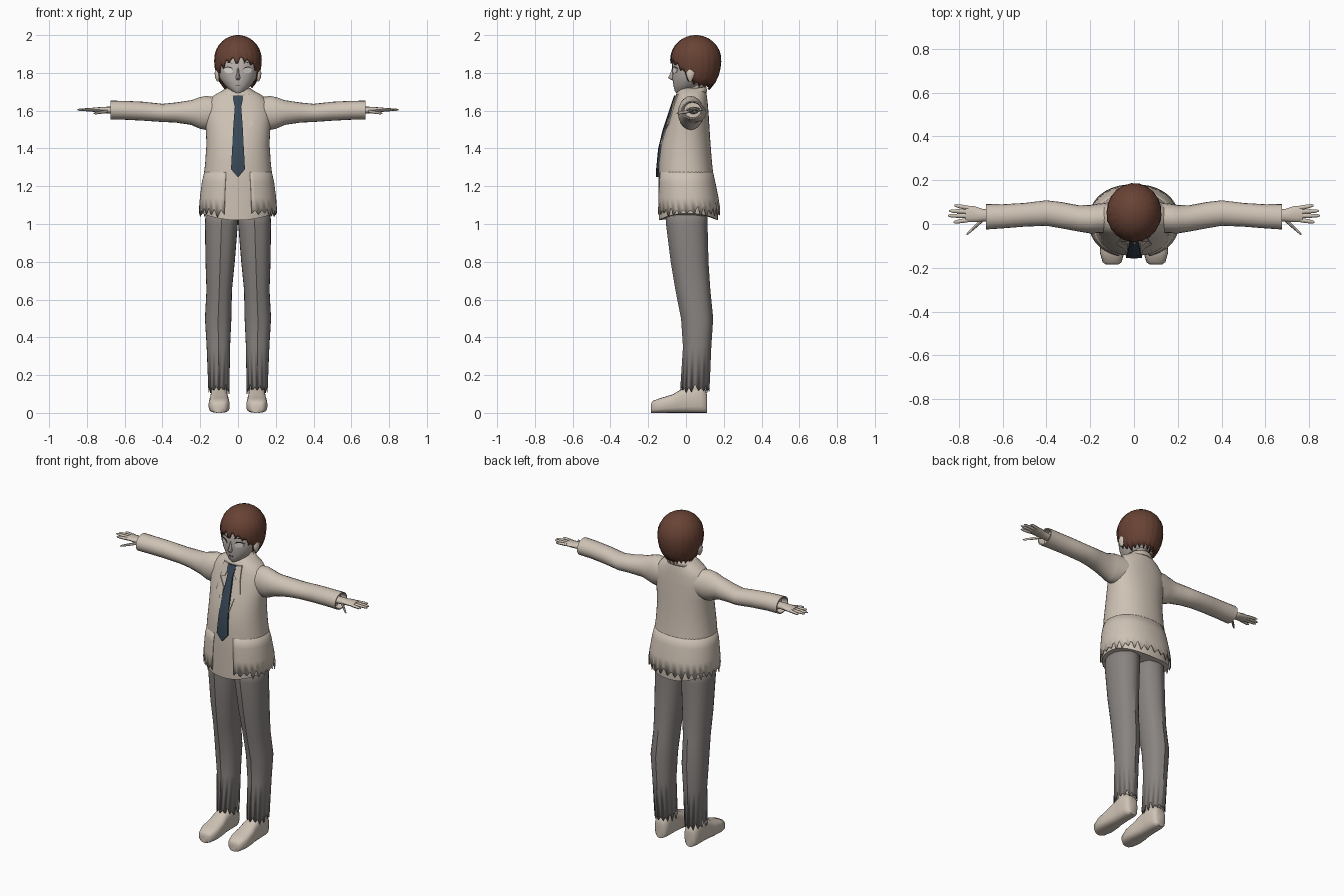
import bpy, bmesh, math, random
from mathutils import Vector
from mathutils.bvhtree import BVHTree

random.seed(4)
cube = bpy.data.objects.get("Cube")
if cube:
    bpy.data.objects.remove(cube, do_unlink=True)


def material(name, r, g, b):
    m = bpy.data.materials.new(name)
    m.use_nodes = True
    m.diffuse_color = (r, g, b, 1)
    bsdf = m.node_tree.nodes["Principled BSDF"]
    bsdf.inputs["Base Color"].default_value = (r, g, b, 1)
    bsdf.inputs["Roughness"].default_value = 0.8
    return m


cream = material("cream", 0.62, 0.54, 0.46)
face_tone = material("pale skin", 0.50, 0.45, 0.42)
grey = material("trouser grey", 0.25, 0.23, 0.22)
brown = material("hair brown", 0.14, 0.055, 0.035)
navy = material("tie blue", 0.04, 0.065, 0.095)
white = material("eye white", 0.75, 0.72, 0.7)
dark = material("dark line", 0.05, 0.035, 0.03)


def loft(name, rings, mat, caps=True, closed=True, mirror=False, solid=0, angle=45):
    """Skin a list of equal-length point rings into one object."""
    bm = bmesh.new()
    rows = [[bm.verts.new(p) for p in ring] for ring in rings]
    n = len(rows[0])
    for a, b in zip(rows, rows[1:]):
        for i in range(n if closed else n - 1):
            j = (i + 1) % n
            bm.faces.new((a[i], a[j], b[j], b[i]))
    if caps:
        bm.faces.new(rows[0])
        bm.faces.new(rows[-1])
    bmesh.ops.recalc_face_normals(bm, faces=bm.faces)
    mesh = bpy.data.meshes.new(name)
    bm.to_mesh(mesh)
    bm.free()
    mesh.materials.append(mat)
    ob = bpy.data.objects.new(name, mesh)
    bpy.context.collection.objects.link(ob)
    if solid:
        mod = ob.modifiers.new("thickness", "SOLIDIFY")
        mod.thickness, mod.offset = solid, -1
    if mirror:
        ob.modifiers.new("mirror", "MIRROR")
    bpy.ops.object.select_all(action="DESELECT")
    ob.select_set(True)
    bpy.context.view_layer.objects.active = ob
    bpy.ops.object.shade_smooth_by_angle(angle=math.radians(angle))
    return ob


def spow(v, e):
    return math.copysign(abs(v) ** e, v)


def angles(n):
    return [2 * math.pi * i / n - math.pi / 2 for i in range(n)]


def ring_z(z, rx, front, back, cx=0, n=32, e=0.9, turn=None):
    cy, ry = (front + back) / 2, (back - front) / 2
    return [Vector((cx + rx * spow(math.cos(t), e), cy + ry * spow(math.sin(t), e), z))
            for t in (turn or angles(n))]


def ring_x(x, cy, cz, ry, rz, n=20):
    return [Vector((x, cy + ry * math.cos(t), cz + rz * math.sin(t))) for t in angles(n)]


def ring_y(y, cx, half, height, n=20):
    return [Vector((cx + half * spow(math.cos(t), 0.7), y, height / 2 * (1 + spow(math.sin(t), 0.6))))
            for t in angles(n)]


def surface_y(target):
    """Return a function giving the front surface of a part at x, z."""
    tree = BVHTree.FromPolygons([v.co for v in target.data.vertices],
                                [p.vertices for p in target.data.polygons])

    def at(x, z):
        hit = tree.ray_cast(Vector((x, -2, z)), Vector((0, 1, 0)))[0]
        return hit.y if hit else 0
    return at


def plate(name, outline, at, mat, mirror=True, lift=0.004):
    rings = [[Vector((x, at(x, z) + d, z)) for x, z in outline] for d in (0.003, -lift)]
    return loft(name, rings, mat, mirror=mirror, angle=20)


# Torso: z, half width, front, back
torso_profile = [
    (1.02, .193, -.143, .168), (1.10, .198, -.145, .172), (1.2, .188, -.145, .152),
    (1.32, .174, -.145, .138), (1.42, .167, -.132, .13), (1.5, .17, -.11, .125),
    (1.58, .178, -.082, .12), (1.64, .165, -.064, .115), (1.68, .13, -.05, .11),
    (1.705, .085, -.042, .105), (1.72, .06, -.03, .10)]


def torso_at(z):
    for a, b in zip(torso_profile, torso_profile[1:]):
        if z <= b[0]:
            k = (z - a[0]) / (b[0] - a[0])
            return [p + (q - p) * k for p, q in zip(a[1:], b[1:])]


rings = [ring_z(*row, n=48) for row in torso_profile]
for p in rings[0]:
    p.z += 0.035 * min(1, abs(p.x) / 0.19) ** 2
torso = loft("shirt_torso", rings, cream)
chest = surface_y(torso)

# Jacket skirt, open at the front, with a ragged hem
gap, count = math.radians(18), 56
turn = [-math.pi / 2 + gap + (2 * math.pi - 2 * gap) * i / count for i in range(count + 1)]
rings = []
for z, out in ((1.3, -.003), (1.22, .006), (1.14, .008), (1.065, .011)):
    rx, front, back = torso_at(z)
    rings.append(ring_z(z, rx + out, front - out, back + out, turn=turn))
for i, p in enumerate(rings[-1]):
    p.z += random.uniform(.005, .03) if i % 2 else -random.uniform(.005, .03)
loft("jacket_skirt", rings, cream, caps=False, closed=False, solid=.004)

# Sleeves with open cuffs
sleeve = [(.10, .03, 1.59, .07, .08), (.17, .025, 1.588, .067, .09), (.2, .022, 1.588, .065, .084),
          (.25, .025, 1.59, .06, .065), (.33, .04, 1.59, .06, .053), (.40, .05, 1.588, .058, .048),
          (.5, .042, 1.597, .054, .05), (.6, .035, 1.602, .055, .05), (.675, .033, 1.603, .058, .05),
          (.675, .033, 1.603, .052, .044), (.64, .035, 1.603, .045, .04)]
loft("sleeves", [ring_x(*row) for row in sleeve], cream, mirror=True)

# Hands
palm = [(.62, .04, 1.60, .026, .02), (.69, .04, 1.603, .028, .018),
        (.73, .045, 1.605, .037, .014), (.77, .046, 1.605, .037, .011)]
loft("palms", [ring_x(*row, n=12) for row in palm], cream, mirror=True)
fingers = {"index": (.76, .018, .825, .008), "middle": (.76, .037, .85, .038),
           "ring": (.76, .056, .845, .06), "little": (.755, .073, .82, .085),
           "thumb": (.69, .02, .765, -.048)}
for name, (x0, y0, x1, y1) in fingers.items():
    drop = .02 if name == "thumb" else 0
    rings = []
    for k, r in ((0, .0105), (.5, .0095), (.85, .0075), (1, .003)):
        rings.append(ring_x(x0 + (x1 - x0) * k, y0 + (y1 - y0) * k, 1.605 - drop * (.4 + k * .6), r, r * .85, n=8))
    loft(name + "_fingers", rings, cream, mirror=True)

# Trouser legs with a pressed crease and ragged hem: z, inner, outer, front, back
leg = [(1.09, .001, .17, -.10, .11), (1.0, .001, .175, -.10, .11), (.8, .017, .172, -.075, .115),
       (.65, .032, .167, -.05, .125), (.5, .035, .175, -.02, .14), (.35, .042, .166, -.01, .13),
       (.13, .045, .158, -.025, .12)]
rings = []
for z, inner, outer, front, back in leg:
    ring = ring_z(z, (outer - inner) / 2, front, back, cx=(inner + outer) / 2, n=28)
    ring[0].y -= .006
    ring[14].y += .004
    rings.append(ring)
for i, p in enumerate(rings[-1]):
    p.z += random.uniform(.0, .025) if i % 2 else -random.uniform(.01, .03)
loft("trouser_legs", rings, grey, caps=False, mirror=True, solid=.004, angle=35)

# Ankles and shoes
loft("ankles", [ring_z(z, r, .045 - r, .045 + r, cx=.1, n=16) for z, r in ((.08, .04), (.16, .04), (.24, .038))],
     cream, mirror=True)
shoe = [(-.186, .026, .048), (-.175, .043, .064), (-.13, .056, .08), (-.07, .053, .098),
        (-.025, .047, .125), (.03, .045, .142), (.08, .045, .142), (.105, .036, .12), (.112, .025, .09)]
loft("shoes", [ring_y(y, .1, half, h) for y, half, h in shoe], cream, mirror=True)

# Neck and shirt collar
loft("neck", [ring_z(z, .048, -.02, .09) for z in (1.64, 1.70, 1.78)], cream)
rings = []
for z, rx, front, back in ((1.685, .092, -.058, .112), (1.715, .07, -.045, .108)):
    ring = ring_z(z, rx, front, back)
    for p in ring:
        p.z += .15 * (p.y - .03)
    rings.append(ring)
loft("collar", rings, cream, caps=False, solid=.006)
plate("collar_points", [(.012, 1.675), (.06, 1.685), (.066, 1.6), (.035, 1.61)], chest, cream, lift=.008)
plate("lapels", [(.066, 1.6), (.08, 1.53), (.05, 1.5), (.03, 1.42), (.03, 1.55)], chest, cream, lift=.006)

# Necktie
rings = []
for z, half in ((1.68, .025), (1.66, .027), (1.625, .018), (1.62, .017), (1.5, .026), (1.4, .031),
                (1.29, .037), (1.25, .003)):
    y = chest(0, z)
    rings.append([Vector((x, y + d, z)) for x, d in
                  ((-half, .004), (-half, -.009), (0, -.013), (half, -.009), (half, .004))])
loft("necktie", rings, navy, angle=20)

# Head
skull = [(1.693, .014, -.052, -.02), (1.705, .038, -.06, .03), (1.73, .066, -.066, .07),
         (1.77, .096, -.072, .11), (1.81, .108, -.072, .14), (1.86, .112, -.074, .155),
         (1.92, .098, -.052, .145), (1.97, .05, 0, .1)]
head = loft("head", [ring_z(*row, e=1) for row in skull], face_tone)
face = surface_y(head)
nose = [(1.762, .008, -.078, -.05), (1.774, .012, -.095, -.05), (1.80, .007, -.082, -.05), (1.83, .004, -.073, -.05)]
loft("nose", [ring_z(*row, n=8) for row in nose], face_tone)
ear = [(1.755, .004, .015, .03), (1.775, .013, .005, .04), (1.8, .016, .0, .05), (1.82, .006, .01, .045)]
loft("ears", [ring_z(*row, cx=.108, n=12) for row in ear], cream, mirror=True)

# Eyes, lashes, brows and mouth
plate("eye_whites", [(.026, 1.806), (.034, 1.824), (.054, 1.829), (.074, 1.82), (.068, 1.802), (.04, 1.798)],
      face, white)
plate("lashes", [(.024, 1.816), (.034, 1.829), (.054, 1.834), (.078, 1.823), (.054, 1.829), (.034, 1.824)],
      face, dark, lift=.006)
plate("brows", [(.02, 1.848), (.05, 1.857), (.075, 1.85), (.05, 1.853)], face, dark)
plate("mouth", [(-.014, 1.737), (.014, 1.737), (.012, 1.734), (-.012, 1.734)], face, dark, mirror=False)

# Hair: dome with grooves and a pointed lower edge
count, steps = 64, 12
strands = [random.uniform(.008, .026) for _ in range(count)]
rings = [[] for _ in range(steps)]
for i, t in enumerate(angles(count)):
    frontness = -math.sin(t)
    edge = 1.735 if frontness < 0 else 1.745 + .05 * frontness
    if frontness > .45:
        edge = 1.80 + .075 * (frontness - .45) / .55
    edge += -strands[i] if i % 3 == 0 else strands[i] * .4
    groove = 1.012 if i % 3 == 0 else .995
    for s in range(steps):
        k = math.pi / 2 * (s + .5) / (steps - .5)
        z = 2 - (2 - edge) * (1 - math.cos(k))
        drop = (z - 1.87) / (.13 if z > 1.87 else .19)
        r = math.sqrt(max(0, 1 - drop * drop)) * groove
        rings[s].append(Vector((.125 * r * math.cos(t), .052 + .134 * r * math.sin(t), z)))
hair = loft("hair", rings, brown, caps=False, solid=.012, angle=40)
bm = bmesh.new()
bm.from_mesh(hair.data)
bmesh.ops.holes_fill(bm, edges=[e for e in bm.edges if e.is_boundary and min(v.co.z for v in e.verts) > 1.98])
bmesh.ops.recalc_face_normals(bm, faces=bm.faces)
bm.to_mesh(hair.data)
bm.free()
